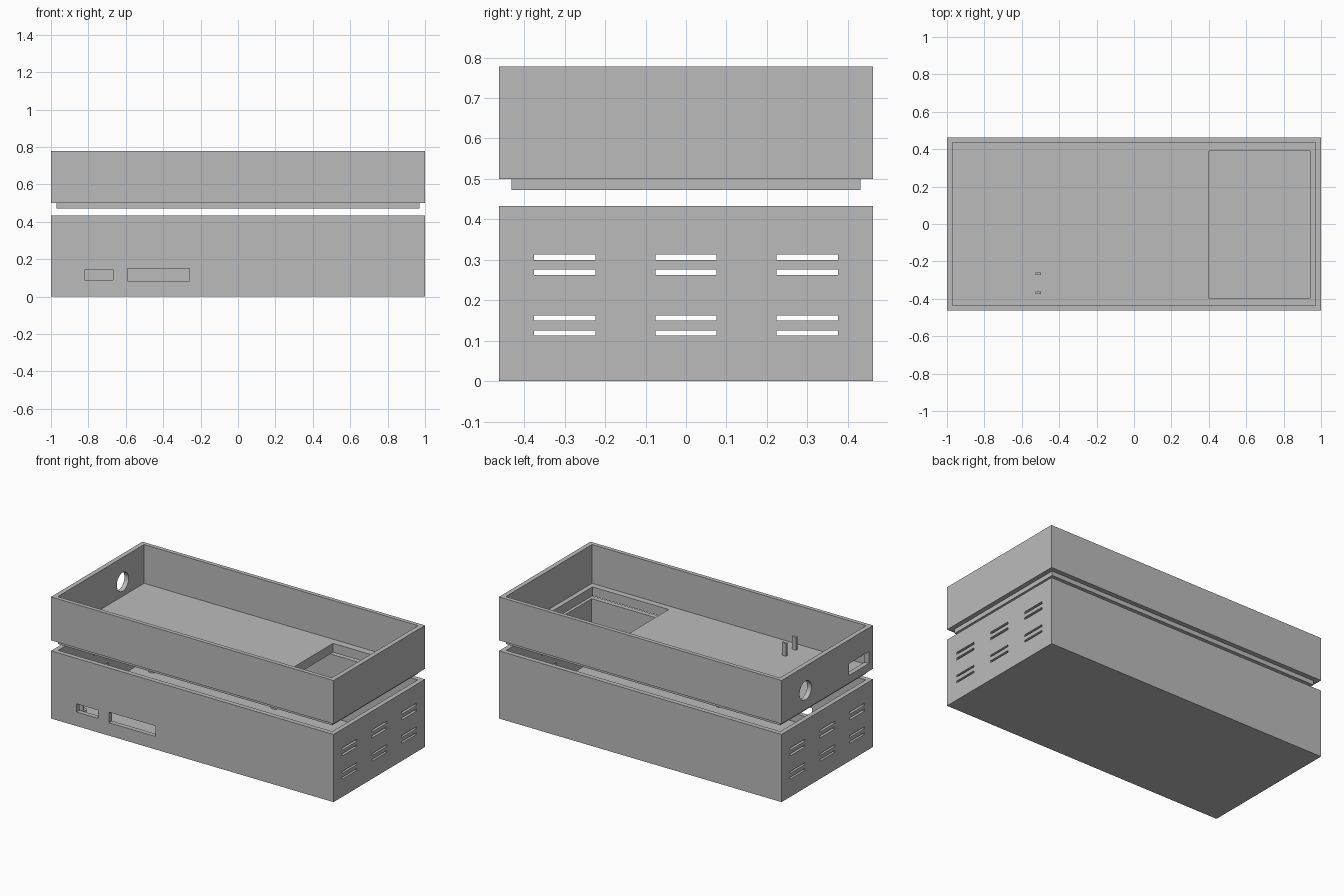
import bpy, bmesh
from mathutils import Matrix, Vector

if "Cube" in bpy.data.objects:
    bpy.data.objects.remove(bpy.data.objects["Cube"])

grey = bpy.data.materials.new("plain_grey")
grey.diffuse_color = (0.5, 0.5, 0.5, 1)
grey.use_nodes = True
grey.node_tree.nodes["Principled BSDF"].inputs["Base Color"].default_value = grey.diffuse_color


def add_box(bm, x0, x1, y0, y1, z0, z1):
    size = Vector((x1 - x0, y1 - y0, z1 - z0))
    mid = Vector((x0 + x1, y0 + y1, z0 + z1)) / 2
    bmesh.ops.create_cube(bm, size=1, matrix=Matrix.Translation(mid) @ Matrix.Diagonal((*size, 1)))


def add_cylinder(bm, radius, depth, matrix, sides=32):
    bmesh.ops.create_cone(bm, cap_ends=True, segments=sides, radius1=radius, radius2=radius,
                          depth=depth, matrix=matrix)


def make(name, bm):
    mesh = bpy.data.meshes.new(name)
    bm.to_mesh(mesh)
    bm.free()
    mesh.materials.append(grey)
    ob = bpy.data.objects.new(name, mesh)
    bpy.context.collection.objects.link(ob)
    return ob


def cut(ob, boxes, extra=None):
    """Subtract boxes (and an optional bmesh builder) one at a time from ob."""
    def subtract(bm):
        cutter = make("cutter", bm)
        cutter.hide_render = True
        mod = ob.modifiers.new("cut", 'BOOLEAN')
        mod.operation = 'DIFFERENCE'
        mod.solver = 'EXACT'
        mod.object = cutter
        bpy.context.view_layer.objects.active = ob
        bpy.ops.object.modifier_apply(modifier=mod.name)
        bpy.data.objects.remove(cutter)

    # the cavity comes first, then all openings together
    bm = bmesh.new()
    add_box(bm, *boxes[0])
    subtract(bm)
    bm = bmesh.new()
    for b in boxes[1:]:
        add_box(bm, *b)
    if extra:
        extra(bm)
    subtract(bm)


# lower case: open box with front port openings and side vents
bm = bmesh.new()
add_box(bm, -1, 1, -0.462, 0.462, 0, 0.433)
lower_case = make("lower_case", bm)
openings = [(-0.97, 0.97, -0.432, 0.432, 0.03, 0.6),
            (-0.82, -0.667, -0.6, -0.4, 0.09, 0.142),
            (-0.59, -0.26, -0.6, -0.4, 0.083, 0.15)]
for yc in (-0.3, 0, 0.3):
    for z0, z1 in ((0.113, 0.125), (0.15, 0.162), (0.262, 0.276), (0.299, 0.313)):
        openings.append((-1.1, 1.1, yc - 0.076, yc + 0.076, z0, z1))
cut(lower_case, openings)

# board supports standing on the floor of the lower case
bm = bmesh.new()
for x in (-0.85, 0.015):
    for y in (-0.37, 0.36):
        add_cylinder(bm, 0.03, 0.035, Matrix.Translation((x, y, 0.0465)), 24)
        add_cylinder(bm, 0.016, 0.04, Matrix.Translation((x, y, 0.083)), 24)
make("board_supports", bm)

# upper tray: walls and floor with a stepped plug below
bm = bmesh.new()
add_box(bm, -1, 1, -0.462, 0.462, 0.5, 0.778)
upper_tray = make("upper_tray", bm)
bm = bmesh.new()
add_box(bm, -0.97, 0.97, -0.432, 0.432, 0.472, 0.515)
plug = make("plug", bm)
mod = upper_tray.modifiers.new("join", 'BOOLEAN')
mod.operation = 'UNION'
mod.solver = 'EXACT'
mod.object = plug
bpy.context.view_layer.objects.active = upper_tray
bpy.ops.object.modifier_apply(modifier=mod.name)
bpy.data.objects.remove(plug)


# round cable hole in the left wall
def round_hole(bm):
    turn = Matrix.Rotation(1.5707963, 4, 'Y')
    add_cylinder(bm, 0.06, 0.2, Matrix.Translation((-1, 0.22, 0.622)) @ turn)


cut(upper_tray, [(-0.97, 0.97, -0.436, 0.436, 0.53, 0.9),
                 (0.4, 0.94, -0.397, 0.39, 0.4, 0.6),
                 (-1.1, -0.9, -0.42, -0.22, 0.55, 0.625)], round_hole)

# two small pins on the tray floor
bm = bmesh.new()
for y in (-0.267, -0.368):
    add_box(bm, -0.526, -0.496, y - 0.007, y + 0.007, 0.525, 0.612)
make("tray_pins", bm)
